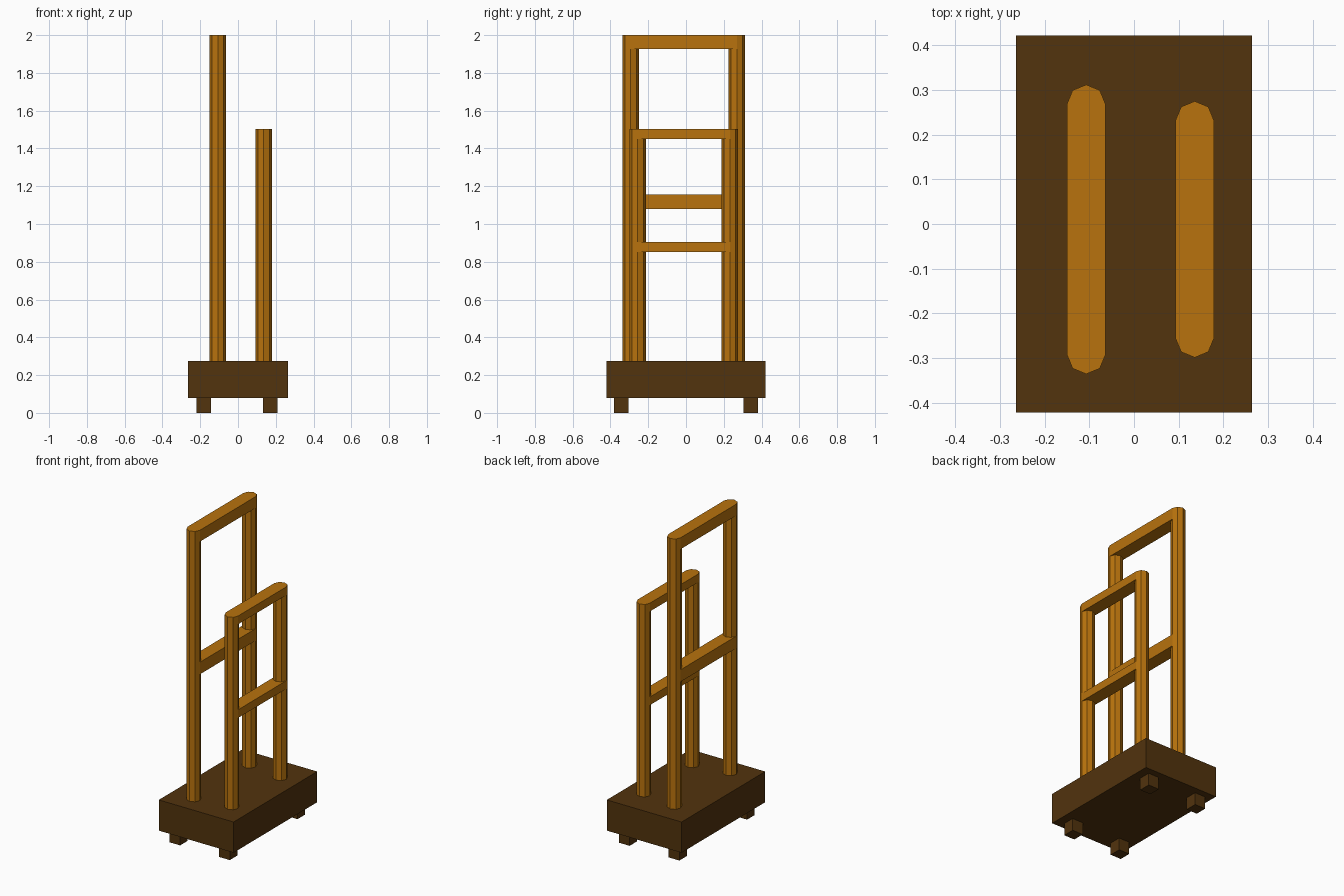
import bpy
import math

if "Cube" in bpy.data.objects:
    bpy.data.objects.remove(bpy.data.objects["Cube"])


def material(name, color):
    m = bpy.data.materials.new(name)
    m.diffuse_color = (*color, 1)
    m.use_nodes = True
    m.node_tree.nodes["Principled BSDF"].inputs["Base Color"].default_value = m.diffuse_color
    return m


WOOD = material("golden wood", (0.48, 0.17, 0.004))
DARK = material("dark brown", (0.084, 0.033, 0.004))


def box(name, x0, x1, y0, y1, z0, z1, mat):
    bpy.ops.mesh.primitive_cube_add(
        size=1, location=((x0 + x1) / 2, (y0 + y1) / 2, (z0 + z1) / 2))
    o = bpy.context.object
    o.name = name
    o.scale = (x1 - x0, y1 - y0, z1 - z0)
    bpy.ops.object.transform_apply(location=False, rotation=False, scale=True)
    o.data.materials.append(mat)


def post(name, x, y, r, z0, z1):
    # eight-sided post with corners on the axes
    bpy.ops.mesh.primitive_cylinder_add(
        vertices=8, radius=r, depth=z1 - z0, location=(x, y, (z0 + z1) / 2))
    o = bpy.context.object
    o.name = name
    o.data.materials.append(WOOD)


def frame(name, x, y0, y1, r, top, rails):
    # two posts joined by a top rail and a middle rail
    for y in (y0, y1):
        post(name + "_post", x, y, r, 0.27, top)
    for z0, z1 in rails:
        box(name + "_rail", x - r, x + r, y0, y1, z0, z1, WOOD)


# base block
box("base", -0.264, 0.264, -0.422, 0.422, 0.078, 0.274, DARK)

# feet
for x in (-0.181, 0.17):
    for y in (-0.342, 0.342):
        box("foot", x - 0.038, x + 0.038, y - 0.038, y + 0.038, 0, 0.08, DARK)

# tall and short rail frames
frame("tall_frame", -0.107, -0.293, 0.269, 0.043, 2.0, [(1.927, 2.0), (1.08, 1.157)])
frame("short_frame", 0.136, -0.256, 0.232, 0.043, 1.503, [(1.45, 1.503), (0.852, 0.904)])
